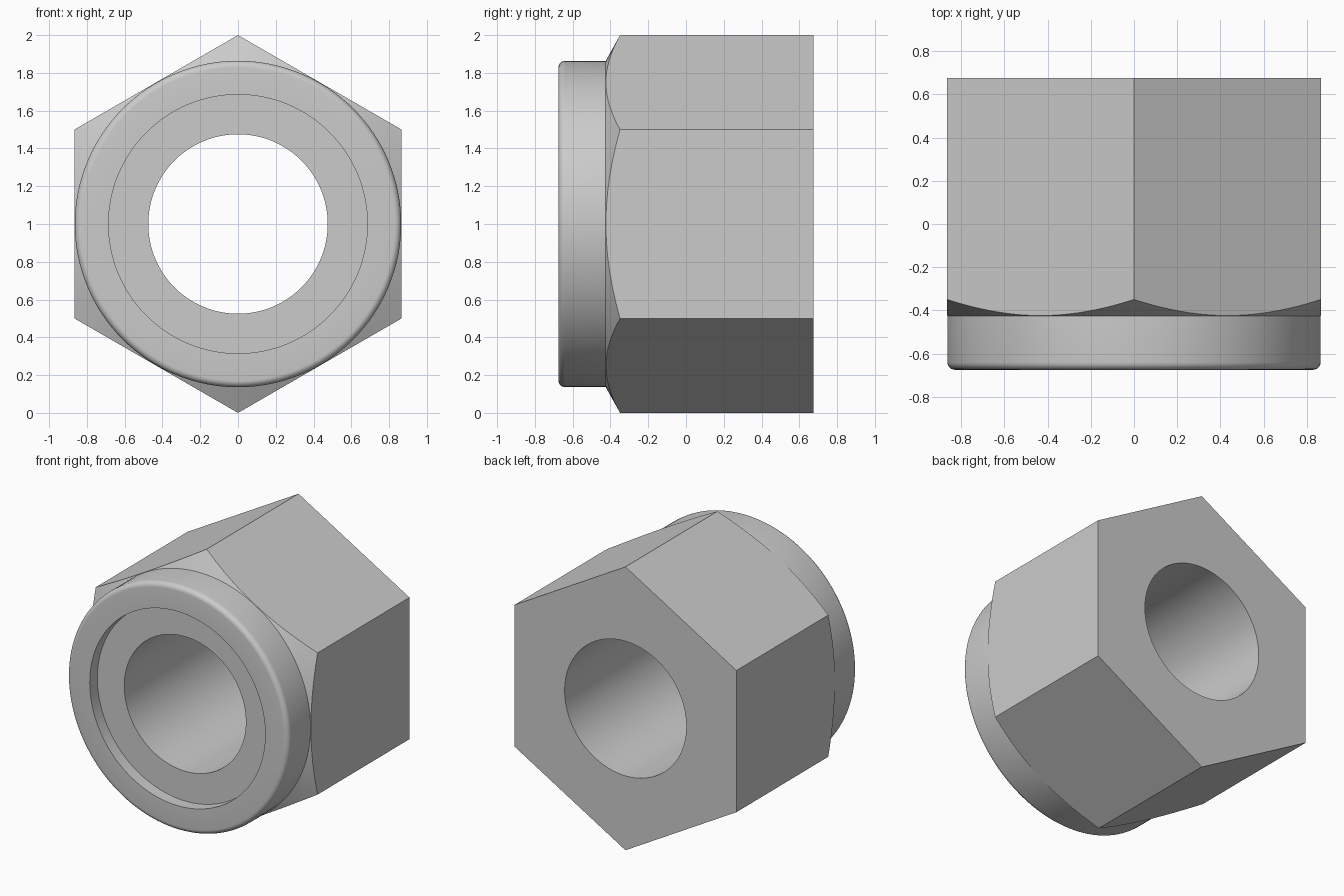
import bpy, bmesh
from math import sin, cos, pi, radians

if "Cube" in bpy.data.objects:
    bpy.data.objects.remove(bpy.data.objects["Cube"])

SEGMENTS = 128
AXIS_Z = 1.0


def lathe(name, profile):
    """Revolve a closed (radius, y) profile around the nut's y axis."""
    bm = bmesh.new()
    rings = []
    for i in range(SEGMENTS):
        a = 2 * pi * i / SEGMENTS
        rings.append([bm.verts.new((r * sin(a), y, AXIS_Z + r * cos(a))) for r, y in profile])
    n = len(profile)
    for i in range(SEGMENTS):
        a, b = rings[i], rings[(i + 1) % SEGMENTS]
        for j in range(n):
            k = (j + 1) % n
            bm.faces.new((a[j], a[k], b[k], b[j]))
    bmesh.ops.recalc_face_normals(bm, faces=bm.faces)
    mesh = bpy.data.meshes.new(name)
    bm.to_mesh(mesh)
    bm.free()
    obj = bpy.data.objects.new(name, mesh)
    bpy.context.collection.objects.link(obj)
    return obj


def activate(obj):
    bpy.ops.object.select_all(action='DESELECT')
    obj.select_set(True)
    bpy.context.view_layer.objects.active = obj


FRONT, BACK = -0.675, 0.675
BORE, POCKET, COLLAR = 0.475, 0.685, 0.864
SHOULDER, SEAT, FILLET = -0.425, -0.43, 0.035

# Round-bodied blank: bore, insert pocket, filleted collar and chamfer cone
fillet = [(COLLAR - FILLET + FILLET * sin(t), FRONT + FILLET - FILLET * cos(t))
          for t in [pi / 2 * i / 6 for i in range(7)]]
blank = [(BORE, 0.8), (BORE, SEAT), (POCKET, SEAT), (POCKET, FRONT)]
blank += fillet + [(COLLAR, SHOULDER), (1.2, -0.238), (1.2, 0.8)]
nut_body = lathe("nut_body", blank)

# Hexagonal prism trims the blank to six flats and the back face
bpy.ops.mesh.primitive_cylinder_add(vertices=6, radius=1.0, depth=BACK + 0.9,
                                    location=(0, (BACK - 0.9) / 2, AXIS_Z),
                                    rotation=(radians(90), 0, 0))
hex_trim = bpy.context.object
hex_trim.name = "hex_trim"
hex_trim.hide_render = True

trim = nut_body.modifiers.new("hex_flats", 'BOOLEAN')
trim.operation = 'INTERSECT'
trim.solver = 'EXACT'
trim.object = hex_trim
activate(nut_body)
bpy.ops.object.modifier_apply(modifier=trim.name)
bpy.data.objects.remove(hex_trim, do_unlink=True)

# Locking ring set slightly below the collar rim
lock_ring = lathe("lock_ring", [(BORE, SEAT), (BORE, -0.59), (POCKET, -0.59), (POCKET, SEAT)])

for part in (nut_body, lock_ring):
    activate(part)
    bpy.ops.object.shade_smooth_by_angle(angle=radians(30))
